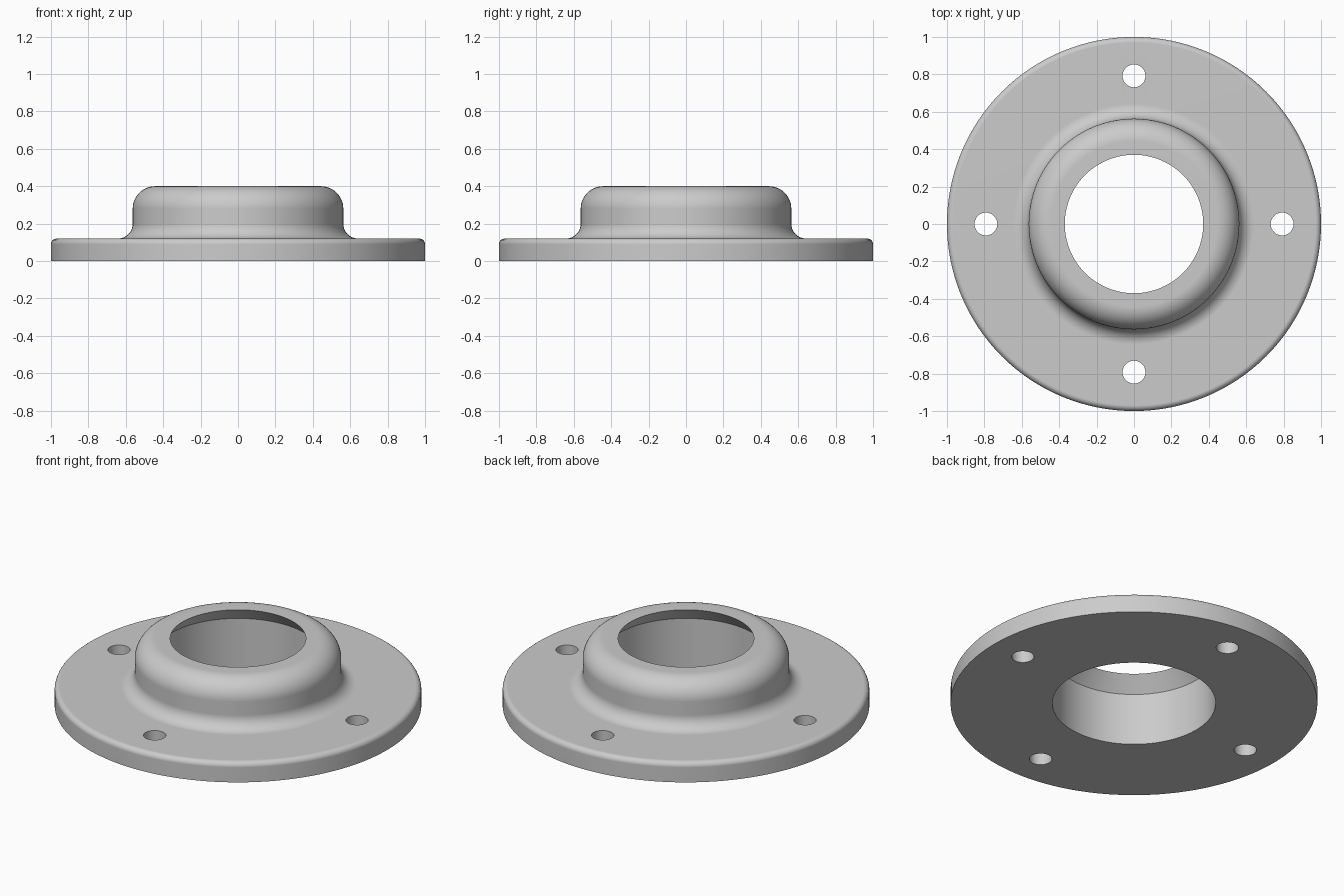
import bpy, bmesh
from math import pi, sin, cos, radians
from mathutils import Vector

cube = bpy.data.objects.get("Cube")
if cube:
    bpy.data.objects.remove(cube, do_unlink=True)

SEGMENTS = 128
PLATE_TOP, HEIGHT = 0.12, 0.4

metal = bpy.data.materials.new("grey metal")
metal.use_nodes = True
GREY = (0.6, 0.6, 0.6, 1)
metal.diffuse_color = GREY
metal.node_tree.nodes["Principled BSDF"].inputs["Base Color"].default_value = GREY


def arc(cx, cz, radius, start, end, steps):
    """Points (radius from axis, height) along an arc, angles in degrees."""
    angles = [radians(start + (end - start) * i / steps) for i in range(steps + 1)]
    return [(cx + radius * cos(a), cz + radius * sin(a)) for a in angles]


def lathe(name, profile):
    """Turn a closed profile around the z axis."""
    bm = bmesh.new()
    verts = [bm.verts.new((r, 0, z)) for r, z in profile]
    edges = [bm.edges.new((verts[i - 1], verts[i])) for i in range(len(verts))]
    bmesh.ops.spin(bm, geom=verts + edges, cent=(0, 0, 0), axis=(0, 0, 1),
                   angle=2 * pi, steps=SEGMENTS)
    bmesh.ops.remove_doubles(bm, verts=bm.verts, dist=1e-4)
    bmesh.ops.recalc_face_normals(bm, faces=bm.faces)
    mesh = bpy.data.meshes.new(name)
    bm.to_mesh(mesh)
    bm.free()
    obj = bpy.data.objects.new(name, mesh)
    bpy.context.collection.objects.link(obj)
    mesh.materials.append(metal)
    return obj


# Flange section: plate rim, fillet, rounded hub, then tapered lip and bore
profile = [(0.445, 0), (1, 0)]
profile += arc(0.97, PLATE_TOP - 0.03, 0.03, 0, 90, 6)
profile += arc(0.643, PLATE_TOP + 0.08, 0.08, 270, 180, 10)
profile += arc(0.443, HEIGHT - 0.12, 0.12, 0, 90, 14)
profile += [(0.37, HEIGHT), (0.445, 0.313)]
flange = lathe("flange", profile)

# Four bolt holes, cut with one helper
bm = bmesh.new()
for i in range(4):
    a = i * pi / 2
    made = bmesh.ops.create_cone(bm, cap_ends=True, segments=48,
                                 radius1=0.061, radius2=0.061, depth=0.6)
    bmesh.ops.translate(bm, verts=made["verts"],
                        vec=Vector((0.792 * cos(a), 0.792 * sin(a), 0)))
cutter_mesh = bpy.data.meshes.new("bolt_hole_cutter")
bm.to_mesh(cutter_mesh)
bm.free()
cutter_mesh.materials.append(metal)
cutter = bpy.data.objects.new("bolt_hole_cutter", cutter_mesh)
bpy.context.collection.objects.link(cutter)

cut = flange.modifiers.new("bolt holes", 'BOOLEAN')
cut.operation = 'DIFFERENCE'
cut.solver = 'EXACT'
cut.object = cutter
bpy.ops.object.select_all(action='DESELECT')
flange.select_set(True)
bpy.context.view_layer.objects.active = flange
bpy.ops.object.modifier_apply(modifier=cut.name)
bpy.data.objects.remove(cutter, do_unlink=True)

# Smooth fillets with flat faces kept flat
bpy.ops.object.shade_smooth_by_angle(angle=radians(30))
weighted = flange.modifiers.new("weighted normals", 'WEIGHTED_NORMAL')
weighted.keep_sharp = True
